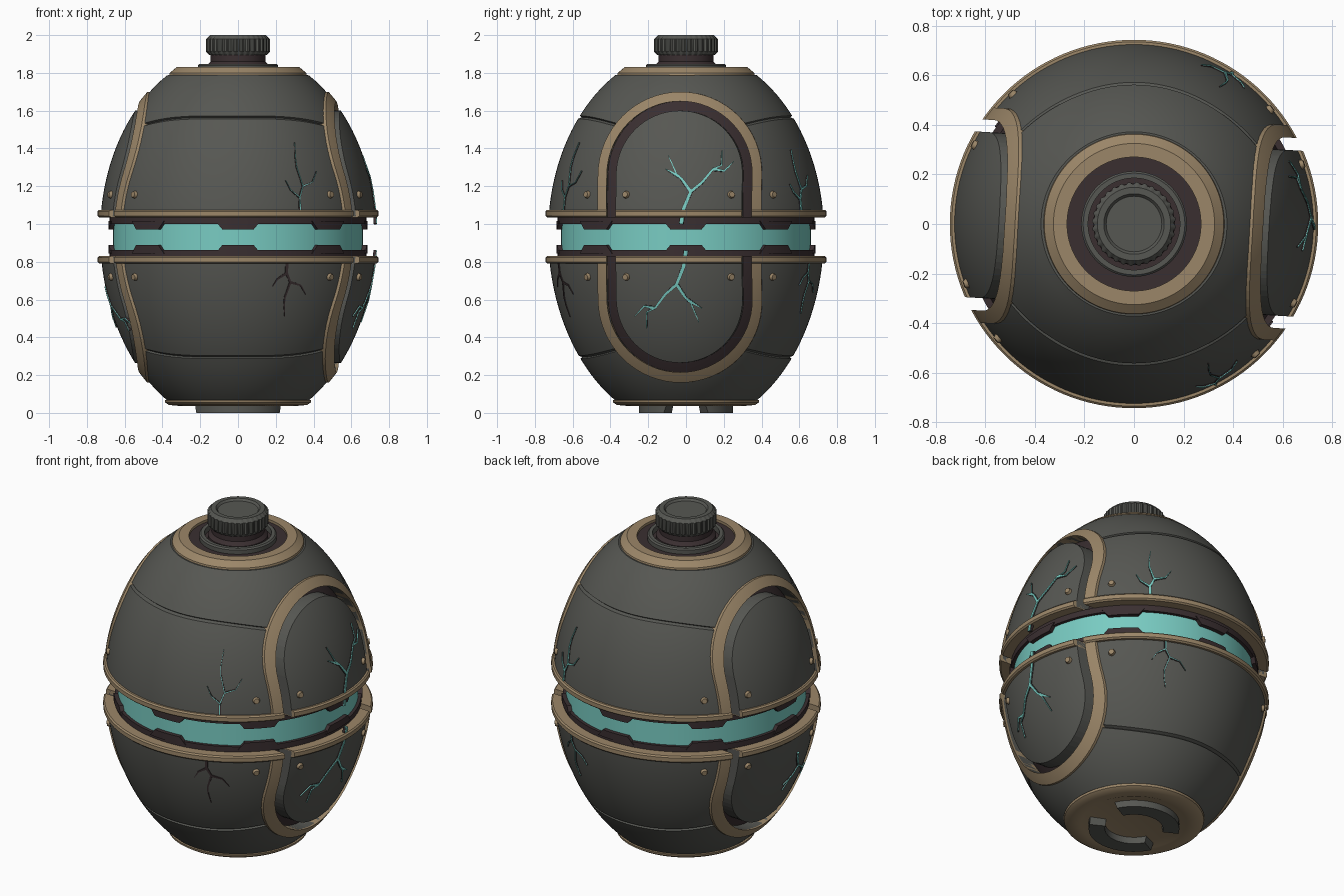
import bpy, bmesh, math
from math import sin, cos, radians, pi
from mathutils import Vector, Matrix

if "Cube" in bpy.data.objects:
    bpy.data.objects.remove(bpy.data.objects["Cube"])

def material(name, rgb):
    m = bpy.data.materials.new(name)
    m.diffuse_color = (*rgb, 1)
    m.use_nodes = True
    m.node_tree.nodes["Principled BSDF"].inputs["Base Color"].default_value = m.diffuse_color
    return m

GREY = material("dark grey metal", (0.093, 0.095, 0.085))
TAN = material("tan trim", (0.33, 0.24, 0.14))
BROWN = material("dark brown core", (0.042, 0.028, 0.030))
CYAN = material("cyan glow", (0.19, 0.60, 0.54))
TURN = radians(-3.4)          # side panels are turned slightly about z

def R(z):                     # egg outline radius at height z
    u = (z - 0.95) / (0.976 if z > 0.95 else 1.03)
    return 0.73 * math.sqrt(max(0.0, 1 - u * u))

def finish(name, bm, mat, smooth=True):
    bmesh.ops.recalc_face_normals(bm, faces=bm.faces)
    me = bpy.data.meshes.new(name)
    bm.to_mesh(me)
    bm.free()
    ob = bpy.data.objects.new(name, me)
    bpy.context.collection.objects.link(ob)
    if mat:
        me.materials.append(mat)
    if smooth:
        smooth_it(ob)
    return ob

def smooth_it(ob):
    bpy.ops.object.select_all(action='DESELECT')
    ob.select_set(True)
    bpy.context.view_layer.objects.active = ob
    bpy.ops.object.shade_smooth_by_angle(angle=radians(32))

def lathe(name, pts, mat, warp=None, seg=128):
    """Spin (r, z) points; profiles not touching the axis are closed rings."""
    bm = bmesh.new()
    rows = []
    for i in range(seg):
        a = 2 * pi * i / seg
        row = []
        for r, z in pts:
            if warp:
                r, z = warp(i, a, r, z)
            row.append(bm.verts.new((r * cos(a), r * sin(a), z)))
        rows.append(row)
    n = len(pts)
    for i in range(seg):
        p, q = rows[i], rows[(i + 1) % seg]
        for j in range(n - 1 if pts[0][0] == 0 else n):
            k = (j + 1) % n
            bm.faces.new((p[j], p[k], q[k], q[j]))
    bmesh.ops.remove_doubles(bm, verts=bm.verts, dist=1e-5)
    return finish(name, bm, mat)

def shell(name, z0, z1, mat, out=0.0, seam=None, amp=0.0):
    """Thick slice of the egg, optionally with a bent seam groove."""
    zs = [(z0 + (z1 - z0) * i / 28, out) for i in range(29)]
    warp = None
    if seam:
        zs = [p for p in zs if abs(p[0] - seam) > 0.016]
        zs = sorted(zs + [(seam - 0.008, 0), (seam, -0.014), (seam + 0.008, 0)])
        def warp(i, a, r, z):
            off = r - R(z)
            z += amp * abs(cos(a - TURN)) ** 4 * math.exp(-((z - seam) / 0.12) ** 2)
            return R(z) + off, z
    pts = [(R(z) + o, z) for z, o in zs]
    pts += [(R(z) - 0.12, z) for z, o in reversed(zs[::4] + [zs[-1]] if zs[-1] not in zs[::4] else zs[::4])]
    return lathe(name, pts, mat, warp)

def prism(hw, bottom, top):
    """Stadium-shaped cutter running through both sides."""
    out = [(hw * cos(pi * i / 32), top - hw + hw * sin(pi * i / 32)) for i in range(33)]
    out += [(-hw * cos(pi * i / 32), bottom + hw - hw * sin(pi * i / 32)) for i in range(33)]
    bm = bmesh.new()
    a = [bm.verts.new((-1, y, z)) for y, z in out]
    b = [bm.verts.new((1, y, z)) for y, z in out]
    bm.faces.new(a)
    bm.faces.new(b)
    for i in range(len(out)):
        j = (i + 1) % len(out)
        bm.faces.new((a[i], a[j], b[j], b[i]))
    bm.transform(Matrix.Rotation(TURN, 4, 'Z'))
    ob = finish("cutter", bm, None, False)
    ob.hide_render = True
    return ob

def cut(ob, *ops):
    bpy.context.view_layer.objects.active = ob
    for cutter, op in ops:
        m = ob.modifiers.new("cut", 'BOOLEAN')
        m.object, m.operation, m.solver = cutter, op, 'EXACT'
        bpy.ops.object.modifier_apply(modifier=m.name)
    smooth_it(ob)

OUTER, INNER, PANEL = prism(0.435, 0.16, 1.70), prism(0.385, 0.215, 1.65), prism(0.335, 0.265, 1.60)

# upper and lower shells, side panels, arch frames and equator rims
for tag, z0, z1, seam, amp, r0, r1 in (("upper", 1.04, 1.79, 1.565, -0.09, 1.035, 1.075),
                                       ("lower", 0.06, 0.825, 0.295, 0.09, 0.79, 0.83)):
    cut(shell(tag + "_shell", z0, z1, GREY, seam=seam, amp=amp), (INNER, 'DIFFERENCE'))
    cut(shell(tag + "_side_panels", z0, z1, GREY), (PANEL, 'INTERSECT'))
    cut(shell(tag + "_arch_frames", z0, z1, TAN, out=0.012),
        (OUTER, 'INTERSECT'), (INNER, 'DIFFERENCE'))
    ring = [(0.60, r0), (0.734, r0), (0.743, r0 + 0.008), (0.743, r1 - 0.008), (0.735, r1), (0.60, r1)]
    cut(lathe(tag + "_rim", ring, TAN), (INNER, 'DIFFERENCE'))
    cut(lathe(tag + "_panel_rims", ring, TAN), (PANEL, 'INTERSECT'))
for c in (OUTER, INNER, PANEL):
    bpy.data.objects.remove(c)

# inner core seen in the grooves, and the glowing band
core = [(R(0.06 + 1.72 * i / 40) - 0.075, 0.06 + 1.72 * i / 40) for i in range(41)]
lathe("core", [(0, 0.06)] + core + [(0, 1.78)], BROWN)
lathe("glow_band", [(0.6, 0.85), (0.662, 0.85), (0.662, 1.01), (0.6, 1.01)], CYAN)
for tag, z0, z1 in (("upper", 1.0, 1.036), ("lower", 0.828, 0.862)):
    lathe(tag + "_band_ring", [(0.6, z0), (0.68, z0), (0.68, z1), (0.6, z1)], BROWN)

def arc_block(bm, c, h0, h1, r0, r1, z0, z1, n=8):
    """Curved block centred on angle c, half-width h0 at z0 and h1 at z1 (degrees)."""
    rows = []
    for i in range(n + 1):
        t = 2 * i / n - 1
        rows.append([bm.verts.new((r * cos(radians(c + t * h)), r * sin(radians(c + t * h)), z))
                     for r, z, h in ((r0, z0, h0), (r1, z0, h0), (r1, z1, h1), (r0, z1, h1))])
    for p, q in zip(rows, rows[1:]):
        for j in range(4):
            bm.faces.new((p[j], p[(j + 1) % 4], q[(j + 1) % 4], q[j]))
    bm.faces.new(rows[0])
    bm.faces.new(rows[-1])

# clips that notch the glowing band
bm = bmesh.new()
for k in range(8):
    arc_block(bm, 45 * k - 90, 7, 10, 0.64, 0.686, 0.972, 1.015)
    arc_block(bm, 45 * k - 90, 10, 7, 0.64, 0.686, 0.845, 0.888)
finish("band_clips", bm, BROWN)

# curved feet and base plate
bm = bmesh.new()
for c in (90, -90):
    arc_block(bm, c, 62, 66, 0.16, 0.25, 0.0, 0.05, 20)
finish("feet", bm, GREY)
lathe("base_plate", [(0, 0.04), (0.29, 0.04), (0.30, 0.036), (0.365, 0.042), (0.385, 0.055), (0.388, 0.068), (0.34, 0.075), (0, 0.075)], TAN)

# top collar, recess, ring, neck and knurled knob
lathe("top_collar", [(0.27, 1.72), (0.366, 1.78), (0.362, 1.80), (0.325, 1.83), (0.27, 1.83)], TAN)
lathe("top_recess", [(0, 1.815), (0.275, 1.815), (0.275, 1.76), (0, 1.76)], BROWN)
lathe("top_ring", [(0.185, 1.80), (0.213, 1.80), (0.213, 1.84), (0.205, 1.848), (0.185, 1.848)], GREY)
lathe("neck", [(0, 1.80), (0.165, 1.80), (0.165, 1.84), (0.145, 1.86), (0.145, 1.91), (0, 1.91)], BROWN)
lathe("knob", [(0, 1.988), (0.112, 1.988), (0.122, 2.0), (0.148, 2.0), (0.169, 1.98), (0.169, 1.912),
               (0.152, 1.894), (0, 1.894)], GREY,
      lambda i, a, r, z: (r - 0.007 if r > 0.16 and i % 4 < 2 else r, z))

# bolts either side of the grooves
bm = bmesh.new()
for side in (0, 180):
    for da in (-43.5, -23, 23, 43.5):
        for z in (1.155, 0.72):
            a = TURN + radians(side + da)
            n = Vector((cos(a), sin(a), 0.6 * (z - 0.95)))
            M = Matrix.Translation((R(z) * cos(a), R(z) * sin(a), z)) @ n.to_track_quat('Z', 'Y').to_matrix().to_4x4()
            bmesh.ops.create_cone(bm, cap_ends=True, segments=14, radius1=0.025, radius2=0.015, depth=0.03, matrix=M)
finish("bolts", bm, TAN)

# cracks: branching tapered ribbons given as (degrees, height) from the root
WIDE = [[(0, 0), (1, .08), (4, .17), (9, .22), (14, .29), (18, .31), (19, .39)],
        [(4, .17), (0, .24), (-2, .26), (-6, .36)], [(14, .29), (19, .28), (24, .33)], [(-1, .25), (-7, .29)]]
TALL = [[(0, 0), (0, .1), (2, .16), (0, .26), (0, .31), (1, .39)],
        [(2, .16), (7, .18), (10, .24)], [(0, .1), (-4, .14), (-6, .19)]]

def ribbon(bm, path, width, lift):
    P = []
    for a, z in path:
        n = Vector((cos(a), sin(a), 0.75 * (z - 0.95))).normalized()
        P.append((Vector((R(z) * cos(a), R(z) * sin(a), z)), n))
    rows = []
    for i, (p, n) in enumerate(P):
        d = P[min(i + 1, len(P) - 1)][0] - P[max(i - 1, 0)][0]
        s = d.cross(n).normalized() * width * (1 - 0.8 * i / (len(P) - 1))
        rows.append([bm.verts.new(v) for v in (p + s - n * .01, p + s + n * lift, p - s + n * lift, p - s - n * .01)])
    for p, q in zip(rows, rows[1:]):
        for j in range(4):
            bm.faces.new((p[j], p[(j + 1) % 4], q[(j + 1) % 4], q[j]))
    bm.faces.new(rows[0])
    bm.faces.new(rows[-1])

edges, glow = bmesh.new(), bmesh.new()
for shape, a0, z0, sx, sz, w, lit in ((WIDE, -2, 1.0, 1, 1, .013, 1), (WIDE, 0, .86, -1, -1.05, .013, 1),
                                      (WIDE, 186, .67, 1, -.6, .010, 1), (TALL, -63, 1.04, 1, 1, .008, .5),
                                      (TALL, -69, .82, 1, -.8, .009, 0), (TALL, 57, 1.04, 1, .9, .010, 1),
                                      (TALL, 64, .82, 1, -.75, .009, .5)):
    for k, branch in enumerate(shape):
        path = [(radians(a0 + sx * a), z0 + sz * z) for a, z in branch]
        width = w if k == 0 else w * 0.8
        ribbon(edges, path, width, 0.004)
        if lit:
            ribbon(glow, path, width * 0.75 * lit, 0.008)
finish("crack_edges", edges, BROWN, False)
finish("crack_glow", glow, CYAN, False)
